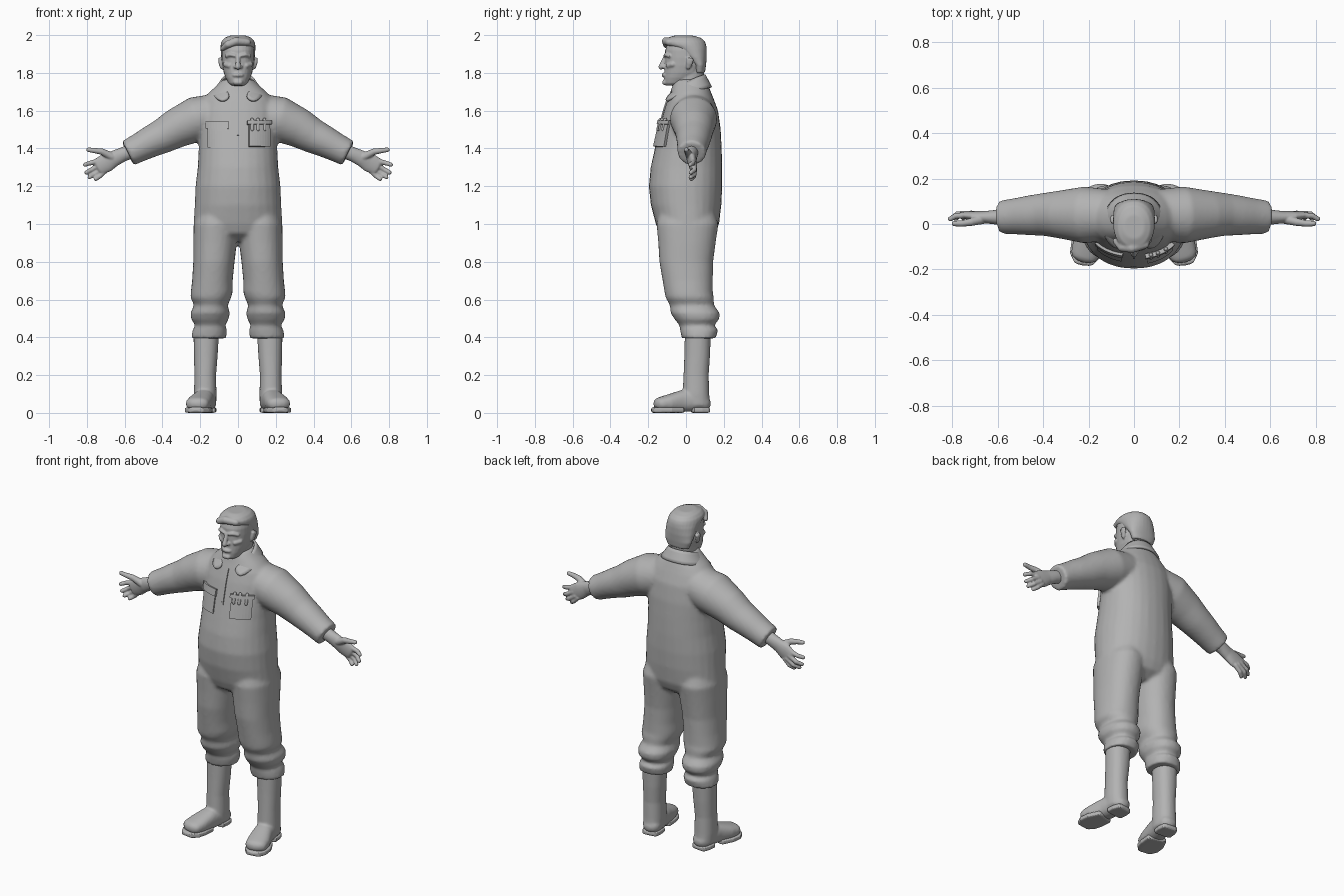
import bpy, bmesh, math
from mathutils import Vector

grey = bpy.data.materials.new("plain grey")
grey.diffuse_color = (0.45, 0.45, 0.45, 1)
N = 28


def power(c, n):
    return math.copysign(abs(c) ** (2 / n), c)


def skin(bm, rings):
    """Bridge closed rings of points into a capped shell."""
    loops = [[bm.verts.new(p) for p in r] for r in rings]
    for a, b in zip(loops, loops[1:]):
        for i in range(N):
            j = (i + 1) % N
            bm.faces.new((a[i], a[j], b[j], b[i]))
    bm.faces.new(loops[0])
    bm.faces.new(loops[-1])


def stack(bm, rows, n=2.2, sx=1):
    """Horizontal sections: x0, x1, y0, y1, z."""
    rings = []
    for x0, x1, y0, y1, z in rows:
        ring = []
        for i in range(N):
            a = 2 * math.pi * i / N
            ring.append((sx * ((x0 + x1) / 2 + (x1 - x0) / 2 * power(math.cos(a), n)),
                         (y0 + y1) / 2 + (y1 - y0) / 2 * power(math.sin(a), n), z))
        rings.append(ring)
    skin(bm, rings)


def tube(bm, pts, radii, axis=(0, 1, 0), n=2.0, sx=1, rounded=True):
    """Swept section; radii are r or (across, along axis)."""
    pts = [Vector((sx * p[0], p[1], p[2])) for p in pts]
    radii = [r if isinstance(r, tuple) else (r, r) for r in radii]
    rows = []
    for i, p in enumerate(pts):
        t = (pts[min(i + 1, len(pts) - 1)] - pts[max(i - 1, 0)]).normalized()
        v = Vector(axis)
        v = (v - t * v.dot(t)).normalized()
        rows.append((p, t, t.cross(v), v, *radii[i]))
    if rounded:
        def cap(row, s):
            p, t, u, v, a, b = row
            r = min(a, b)
            return [(p + t * s * r * math.sin(k), t, u, v, a * math.cos(k), b * math.cos(k))
                    for k in (0.5, 1.0, 1.4)]
        rows = cap(rows[0], -1)[::-1] + rows + cap(rows[-1], 1)
    skin(bm, [[p + u * a * power(math.cos(2 * math.pi * i / N), n)
               + v * b * power(math.sin(2 * math.pi * i / N), n) for i in range(N)]
              for p, t, u, v, a, b in rows])


def finish(name, bm, voxel=0, smooth=4, mirror=False, solid=0, subsurf=0, soft=True):
    bmesh.ops.recalc_face_normals(bm, faces=bm.faces[:])
    me = bpy.data.meshes.new(name)
    bm.to_mesh(me)
    bm.free()
    me.materials.append(grey)
    for f in me.polygons:
        f.use_smooth = soft
    ob = bpy.data.objects.new(name, me)
    bpy.context.collection.objects.link(ob)
    if voxel:
        m = ob.modifiers.new("blend", 'REMESH')
        m.mode, m.voxel_size, m.use_smooth_shade = 'VOXEL', voxel, True
        m = ob.modifiers.new("relax", 'SMOOTH')
        m.factor, m.iterations = 0.5, smooth
    if mirror:
        ob.modifiers.new("mirror", 'MIRROR').merge_threshold = 0.002
    if subsurf:
        m = ob.modifiers.new("round", 'SUBSURF')
        m.levels = m.render_levels = subsurf
    if solid:
        m = ob.modifiers.new("thickness", 'SOLIDIFY')
        m.thickness, m.offset = solid, 0
    return ob


# Overalls: torso, sleeves and rolled trouser legs blended together
torso = [(.14, -.08, .10, .91), (.215, -.14, .155, .95), (.235, -.16, .175, 1.0),
         (.229, -.186, .187, 1.1), (.225, -.197, .192, 1.2), (.213, -.187, .192, 1.3),
         (.208, -.165, .189, 1.4), (.21, -.142, .184, 1.5), (.205, -.117, .17, 1.6),
         (.185, -.097, .148, 1.66), (.15, -.082, .132, 1.7), (.105, -.07, .115, 1.74),
         (.08, -.058, .105, 1.765)]
leg = [(.02, .2, -.13, .14, 1.1), (0, .235, -.156, .172, 1.0), (.006, .237, -.147, .157, .9),
       (.018, .237, -.141, .144, .8), (.028, .243, -.124, .142, .7), (.028, .25, -.114, .142, .64),
       (.036, .252, -.108, .147, .61), (.055, .232, -.085, .148, .57), (.043, .252, -.082, .178, .53),
       (.05, .248, -.06, .176, .495), (.068, .226, -.035, .148, .465), (.058, .24, -.032, .17, .44),
       (.062, .248, -.022, .158, .395)]
bm = bmesh.new()
stack(bm, [(-h, h, a, b, z) for h, a, b, z in torso])
for s in (1, -1):
    stack(bm, leg, sx=s)
    tube(bm, [(.08, .04, 1.585), (.22, .04, 1.555), (.33, .042, 1.505), (.4, .042, 1.465),
              (.46, .038, 1.437), (.52, .034, 1.406), (.583, .03, 1.374)],
         [(.11, .11), (.12, .125), (.104, .105), (.092, .094), (.084, .088), (.076, .08), (.071, .074)],
         sx=s, rounded=False)
finish("overalls", bm, voxel=0.011, smooth=4)


def front(x, z):
    """Depth of the torso front at x, z."""
    for (h0, a0, b0, z0), (h1, a1, b1, z1) in zip(torso, torso[1:]):
        if z0 <= z <= z1:
            k = (z - z0) / (z1 - z0)
            h, a, b = h0 + (h1 - h0) * k, a0 + (a1 - a0) * k, b0 + (b1 - b0) * k
            return (a + b) / 2 - (b - a) / 2 * max(0, 1 - abs(x / h) ** 2.2) ** (1 / 2.2)


def plate(name, x0, x1, z0, z1, out, thick):
    """Cloth patch that follows the chest."""
    bm = bmesh.new()
    k = 8
    g = [[bm.verts.new((x, front(x, z) - out, z)) for x in [x0 + (x1 - x0) * i / k for i in range(k + 1)]]
         for z in [z0 + (z1 - z0) * j / k for j in range(k + 1)]]
    for j in range(k):
        for i in range(k):
            bm.faces.new((g[j][i], g[j][i + 1], g[j + 1][i + 1], g[j + 1][i]))
    finish(name, bm, solid=thick, soft=False)


# Chest pockets, flap, zip
plate("plain_pocket", -.16, -.055, 1.405, 1.52, .002, .008)
plate("plain_pocket_flap", -.168, -.05, 1.505, 1.545, .007, .012)
plate("full_pocket", .058, .165, 1.41, 1.535, .008, .018)
plate("full_pocket_flap", .05, .172, 1.527, 1.547, .014, .02)
plate("zip", -.005, .005, 1.47, 1.67, .002, .008)

# Tools sticking out of the full pocket
bm = bmesh.new()
for x in (.075, .105, .14):
    tube(bm, [(x, front(x, 1.5) - .014, 1.5), (x, front(x, 1.55) - .014, 1.553)], [.009, .009])
finish("pocket_tools", bm)

# Collar
top = [(0, .102, 1.79), (.06, .088, 1.788), (.09, .03, 1.765), (.078, -.04, 1.725), (.03, -.098, 1.675)]
low = [(0, .138, 1.725), (.085, .122, 1.72), (.138, .04, 1.705), (.13, -.065, 1.675), (.085, -.112, 1.64)]
bm = bmesh.new()
a = [bm.verts.new(p) for p in top]
b = [bm.verts.new(p) for p in low]
for i in range(4):
    bm.faces.new((a[i], a[i + 1], b[i + 1], b[i]))
finish("collar", bm, mirror=True, subsurf=2, solid=.012)

# Head with neck, face and ears
bm = bmesh.new()
stack(bm, [(-h, h, a, b, z) for h, a, b, z in (
    (.03, -.106, -.03, 1.732), (.05, -.116, .02, 1.745), (.066, -.117, .06, 1.775),
    (.075, -.115, .085, 1.8), (.083, -.112, .1, 1.84), (.087, -.11, .105, 1.88),
    (.087, -.11, .105, 1.92), (.083, -.1, .1, 1.95), (.068, -.08, .08, 1.975), (.045, -.05, .05, 1.988))])
stack(bm, [(-.075, .075, -.075, .09, 1.64), (-.066, .066, -.062, .09, 1.72), (-.068, .068, -.055, .098, 1.84)])
tube(bm, [(0, -.108, 1.888), (0, -.122, 1.855), (0, -.131, 1.832)], [.01, .012, .015])          # nose
tube(bm, [(-.02, -.113, 1.788), (0, -.119, 1.789), (.02, -.113, 1.788)], [.009, .011, .009])     # mouth
tube(bm, [(-.012, -.112, 1.75), (.012, -.112, 1.75)], [.014, .014])                            # chin
for s in (1, -1):
    tube(bm, [(.016, -.113, 1.891), (.04, -.106, 1.897), (.062, -.088, 1.889)], [.008, .01, .009], sx=s)
    tube(bm, [(.016, -.118, 1.832), (.012, -.118, 1.833)], [.009, .009], sx=s)
    tube(bm, [(.045, -.093, 1.838), (.066, -.07, 1.845)], [.014, .014], sx=s)
    tube(bm, [(.086, .012, 1.828), (.094, .018, 1.852), (.096, .022, 1.872)],
         [(.009, .012), (.009, .018), (.009, .02)], sx=s)
finish("head", bm, voxel=.005, smooth=2)

# Short hair with a swept fringe
bm = bmesh.new()
stack(bm, [(-h, h, a, b, z) for h, a, b, z in (
    (.07, .045, .1, 1.8), (.086, .04, .106, 1.84), (.091, -.01, .11, 1.885), (.092, -.06, .11, 1.925),
    (.092, -.108, .107, 1.948), (.088, -.118, .1, 1.966), (.072, -.1, .08, 1.985), (.045, -.065, .04, 1.997))])
tube(bm, [(-.08, -.075, 1.93), (-.055, -.102, 1.95), (-.01, -.106, 1.968), (.05, -.09, 1.962)],
     [.014, .02, .022, .018])
finish("hair", bm, voxel=.006, smooth=2)

# Hands
bm = bmesh.new()
tube(bm, [(.55, .03, 1.392), (.61, .03, 1.368), (.655, .03, 1.347), (.695, .035, 1.325), (.735, .038, 1.305)],
     [(.038, .036), (.038, .032), (.042, .027), (.05, .022), (.046, .018)])
for pts in (((.735, .038, 1.335), (.785, .036, 1.322), (.81, .022, 1.314)),
            ((.73, .044, 1.313), (.778, .044, 1.286), (.803, .025, 1.272)),
            ((.715, .045, 1.293), (.762, .044, 1.262), (.786, .024, 1.248)),
            ((.7, .042, 1.285), (.733, .042, 1.252), (.753, .028, 1.238))):
    tube(bm, pts, [.014, .0125, .011])
tube(bm, [(.665, .022, 1.355), (.72, .008, 1.383), (.76, .002, 1.389), (.792, .002, 1.393)], [.022, .017, .014, .012])
finish("hand", bm, voxel=.0045, smooth=2, mirror=True)

# Boots: shaft and foot blended
bm = bmesh.new()
stack(bm, [(.1, .236, -.006, .132, .43), (.108, .233, -.009, .127, .3), (.116, .231, -.013, .12, .2),
           (.114, .233, -.018, .123, .1), (.115, .23, -.02, .128, .04)])
tube(bm, [(.168, .09, .05), (.172, .05, .064), (.185, -.02, .063), (.205, -.09, .053), (.216, -.135, .048)],
     [(.052, .042), (.056, .056), (.057, .058), (.065, .045), (.062, .036)], axis=(0, 0, 1), n=2.4)
finish("boot", bm, voxel=.008, smooth=3, mirror=True)

# Boot soles and heels
bm = bmesh.new()
tube(bm, [(.19, -.03, .015), (.207, -.09, .015), (.217, -.14, .015), (.221, -.168, .015)],
     [(.057, .015), (.07, .015), (.066, .015), (.046, .015)], axis=(0, 0, 1), n=5)
tube(bm, [(.166, .112, .015), (.17, .08, .015), (.174, .04, .015)],
     [(.048, .015), (.056, .015), (.055, .015)], axis=(0, 0, 1), n=5)
finish("boot_sole", bm, mirror=True, soft=False)
